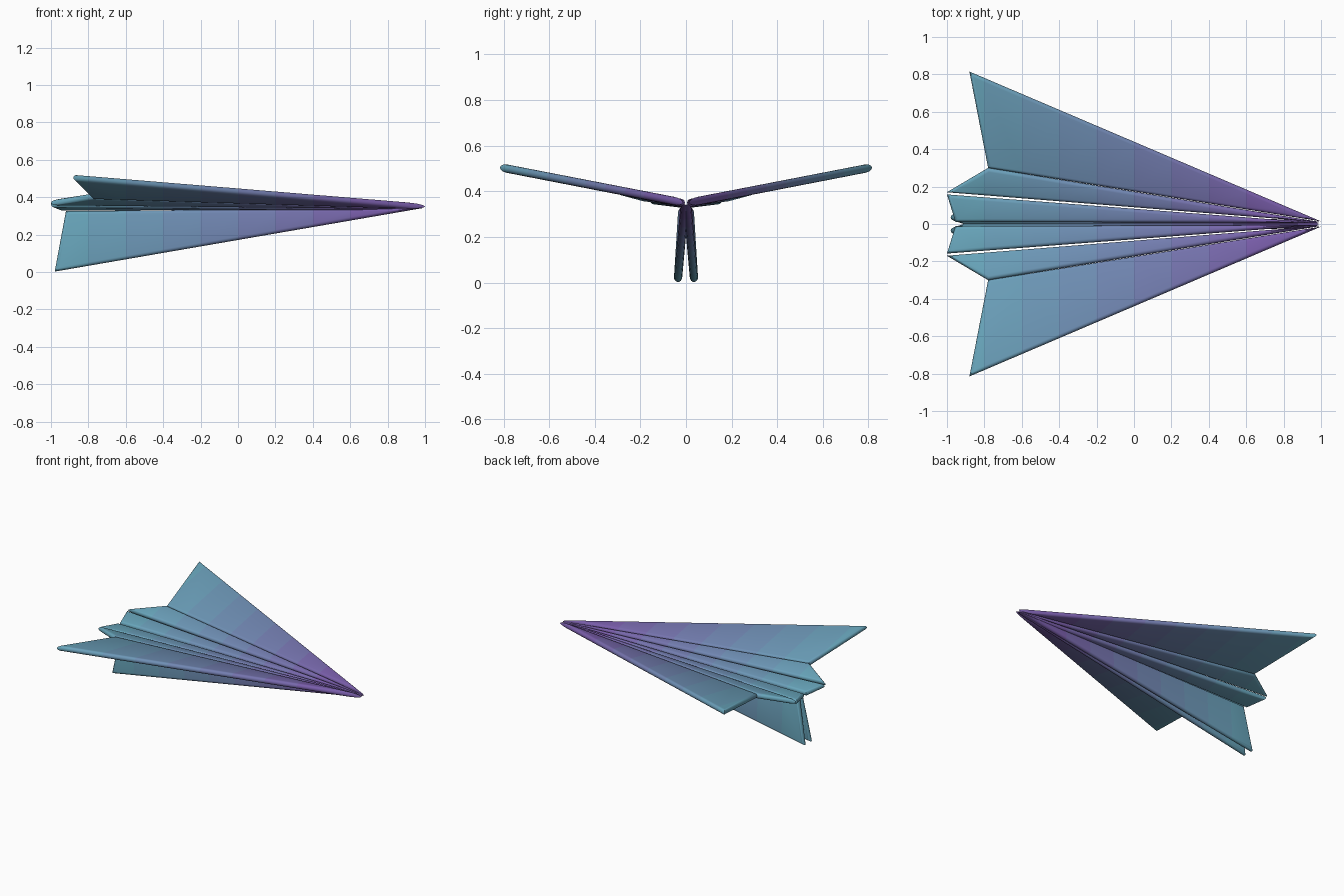
import bpy, bmesh
from math import sin, cos, pi
from mathutils import Vector

if "Cube" in bpy.data.objects:
    bpy.data.objects.remove(bpy.data.objects["Cube"])

R = 0.018          # half the panel thickness
STEPS = 4          # rounding steps on each edge
BANDS = 10         # colour bands from tail to nose

# Tail-to-nose colour fade
TAIL, NOSE = Vector((0.14, 0.38, 0.50)), Vector((0.19, 0.11, 0.40))
mats = []
for i in range(BANDS):
    m = bpy.data.materials.new(f"paper_{i}")
    c = TAIL.lerp(NOSE, min(1, 1.15 * i / (BANDS - 1)))
    m.diffuse_color = (*c, 1)
    m.use_nodes = True
    m.node_tree.nodes["Principled BSDF"].inputs["Base Color"].default_value = m.diffuse_color
    mats.append(m)


def panel(name, pts):
    """Flat folded panel with fully rounded edges, mirrored across y."""
    pts = [Vector(p) for p in pts]
    n = len(pts)
    nrm = (pts[1] - pts[0]).cross(pts[2] - pts[0]).normalized()
    miters = []
    for i, p in enumerate(pts):
        a = nrm.cross((p - pts[i - 1]).normalized())
        b = nrm.cross((pts[(i + 1) % n] - p).normalized())
        miters.append((a + b) / (1 + a.dot(b)))
    bm = bmesh.new()
    rings = []
    for k in range(-STEPS, STEPS + 1):
        t = k / STEPS * pi / 2
        rings.append([bm.verts.new(p + m * R * (1 - cos(t)) + nrm * R * sin(t))
                      for p, m in zip(pts, miters)])
    for lo, hi in zip(rings, rings[1:]):
        for i in range(n):
            j = (i + 1) % n
            bm.faces.new((lo[i], lo[j], hi[j], hi[i]))
    bm.faces.new(rings[0][::-1])
    bm.faces.new(rings[-1])
    # cut into colour bands
    for i in range(1, BANDS):
        bmesh.ops.bisect_plane(bm, geom=bm.verts[:] + bm.edges[:] + bm.faces[:],
                               plane_co=(-1 + 2 * i / BANDS, 0, 0), plane_no=(1, 0, 0))
    for f in bm.faces:
        x = f.calc_center_bounds().x
        f.material_index = max(0, min(BANDS - 1, int((x + 1) / 2 * BANDS)))
    bmesh.ops.recalc_face_normals(bm, faces=bm.faces)
    me = bpy.data.meshes.new(name)
    bm.to_mesh(me)
    bm.free()
    for m in mats:
        me.materials.append(m)
    ob = bpy.data.objects.new(name, me)
    bpy.context.collection.objects.link(ob)
    mod = ob.modifiers.new("mirror", 'MIRROR')
    mod.use_axis = (False, True, False)
    mod.use_mirror_merge = False
    bpy.ops.object.select_all(action='DESELECT')
    bpy.context.view_layer.objects.active = ob
    ob.select_set(True)
    bpy.ops.object.shade_smooth_by_angle(angle=0.6)


# Wings: outer blade, middle fold, inner fold
panel("outer_wing", [(1, 0.014, 0.35), (-0.88, 0.815, 0.505), (-0.78, 0.3, 0.405)])
panel("middle_fold", [(1, 0.01, 0.349), (-0.78, 0.3, 0.405), (-1, 0.17, 0.37)])
panel("inner_fold", [(1, 0.005, 0.348), (-1, 0.158, 0.363), (-0.955, 0.012, 0.345)])
# Keel flaps below
panel("keel_flap", [(0.99, 0.005, 0.342), (-0.92, 0.016, 0.325), (-0.98, 0.036, 0.002)])
